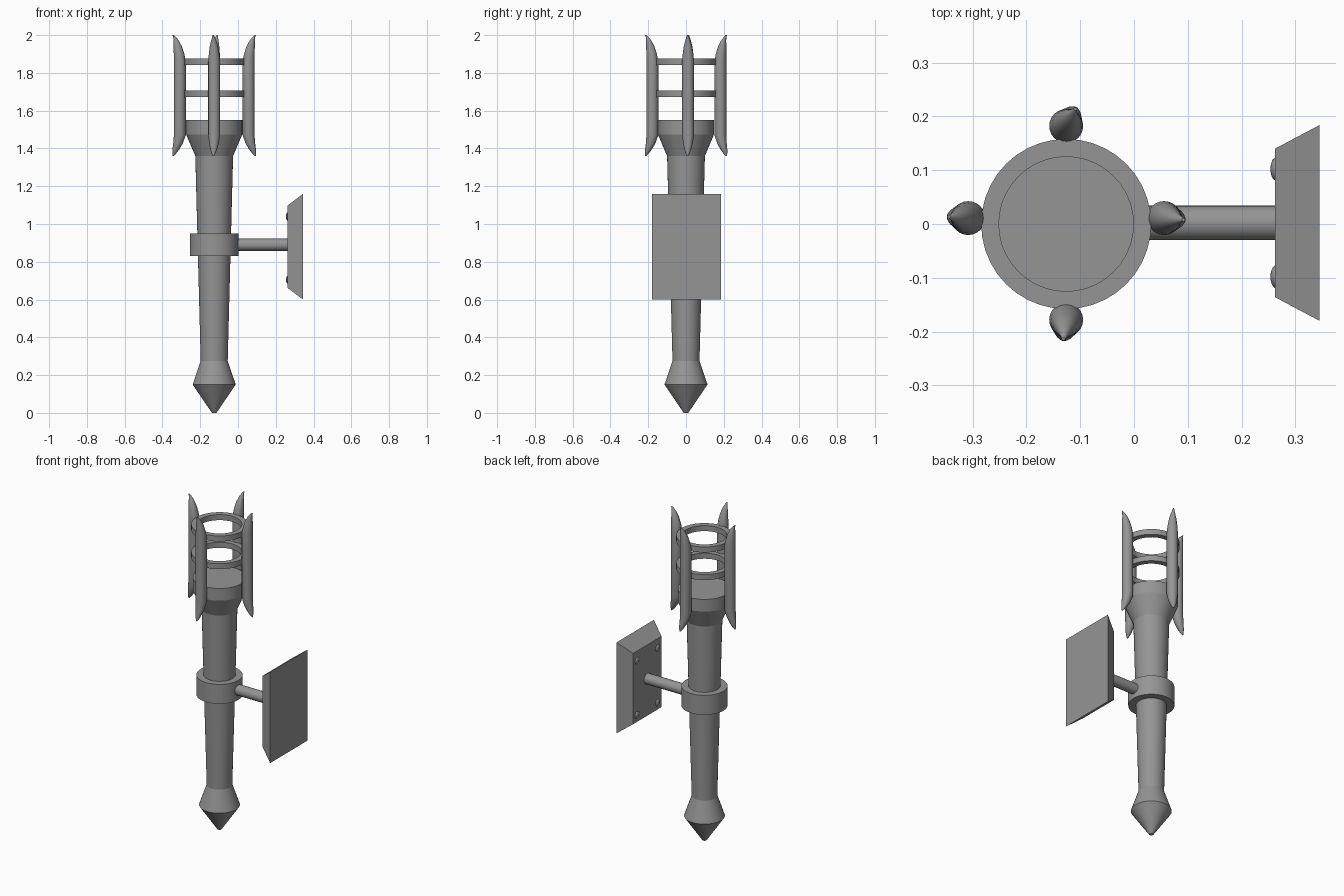
import bpy, bmesh, math
from mathutils import Vector, Matrix

if "Cube" in bpy.data.objects:
    bpy.data.objects.remove(bpy.data.objects["Cube"])

AX = -0.126   # x of the torch axis
SIDES = 40

iron = bpy.data.materials.new("grey_iron")
iron.diffuse_color = (0.30, 0.30, 0.30, 1)
iron.use_nodes = True
iron.node_tree.nodes["Principled BSDF"].inputs["Base Color"].default_value = iron.diffuse_color


def finish(name, bm, smooth=True):
    bmesh.ops.recalc_face_normals(bm, faces=bm.faces)
    me = bpy.data.meshes.new(name)
    bm.to_mesh(me)
    bm.free()
    me.materials.append(iron)
    ob = bpy.data.objects.new(name, me)
    bpy.context.collection.objects.link(ob)
    if smooth:
        bpy.ops.object.select_all(action='DESELECT')
        ob.select_set(True)
        bpy.context.view_layer.objects.active = ob
        bpy.ops.object.shade_smooth_by_angle(angle=math.radians(20))
    return ob


def loft(name, sections, sides=SIDES, closed=False):
    """Skin circles given as (centre x, centre y, z, radius)."""
    bm = bmesh.new()
    rings = []
    for cx, cy, z, r in sections:
        rings.append([bm.verts.new((cx + r * math.cos(2 * math.pi * i / sides),
                                    cy + r * math.sin(2 * math.pi * i / sides), z))
                      for i in range(sides)])
    pairs = list(zip(rings, rings[1:]))
    if closed:
        pairs.append((rings[-1], rings[0]))
    for a, b in pairs:
        for i in range(sides):
            j = (i + 1) % sides
            bm.faces.new((a[i], a[j], b[j], b[i]))
    if not closed:
        bm.faces.new(rings[0])
        bm.faces.new(rings[-1])
    return finish(name, bm)


def lathe(name, profile, closed=False):
    return loft(name, [(AX, 0, z, r) for r, z in profile], closed=closed)


# Handle with pointed pommel, and the flared cup
lathe("handle", [(0.012, 0), (0.114, 0.15), (0.0715, 0.275), (0.10, 1.36)])
lathe("cup", [(0.10, 1.36), (0.149, 1.475), (0.149, 1.55)])

# Collar around the handle
lathe("collar", [(0.129, 0.83), (0.129, 0.95), (0.08, 0.95), (0.08, 0.83)], closed=True)

# Two cage hoops
for k, z in enumerate((1.69, 1.86)):
    lathe(f"cage_hoop_{k + 1}", [(0.158, z - 0.017), (0.158, z + 0.017),
                                 (0.125, z + 0.017), (0.125, z - 0.017)], closed=True)

# Four prongs with tips bent outward: (z, outward shift, radius)
PRONG = [(1.36, 0.036, 0.003), (1.375, 0.029, 0.011), (1.395, 0.021, 0.018),
         (1.425, 0.010, 0.025), (1.47, 0, 0.0315), (1.86, 0, 0.0315),
         (1.90, 0.004, 0.028), (1.94, 0.011, 0.022), (1.97, 0.019, 0.014),
         (1.99, 0.028, 0.007), (2.0, 0.036, 0.003)]
PLACES = [("right", 0.182, 0.011, -5), ("back", 0, 0.182, 62),
          ("left", -0.182, 0.011, 176), ("front", 0, -0.178, -98)]
for side, x, y, tip in PLACES:
    t = math.radians(tip)
    loft(f"prong_{side}", [(AX + x + s * math.cos(t), y + s * math.sin(t), z, r)
                           for z, s, r in PRONG], sides=24)

# Bracket arm
bm = bmesh.new()
bmesh.ops.create_cone(bm, cap_ends=True, segments=32, radius1=0.032, radius2=0.032,
                      depth=0.32, matrix=Matrix.Translation((0.12, 0.002, 0.89))
                      @ Matrix.Rotation(math.pi / 2, 4, 'Y'))
finish("bracket_arm", bm)

# Bevelled wall plate
bm = bmesh.new()
loops = []
for x, hy, hz in ((0.262, 0.138, 0.218), (0.345, 0.182, 0.28)):
    loops.append([bm.verts.new((x, 0.002 + a * hy, 0.88 + b * hz))
                  for a, b in ((-1, -1), (1, -1), (1, 1), (-1, 1))])
for i in range(4):
    j = (i + 1) % 4
    bm.faces.new((loops[0][i], loops[0][j], loops[1][j], loops[1][i]))
for l in loops:
    bm.faces.new(l)
finish("wall_plate", bm, smooth=False)

# Rivets on the plate
bm = bmesh.new()
for y in (-0.098, 0.102):
    for z in (0.705, 1.04):
        bmesh.ops.create_uvsphere(bm, u_segments=20, v_segments=12, radius=0.021,
                                  matrix=Matrix.Translation((0.263, y, z))
                                  @ Matrix.Diagonal((0.45, 1, 1, 1)))
finish("rivets", bm)
